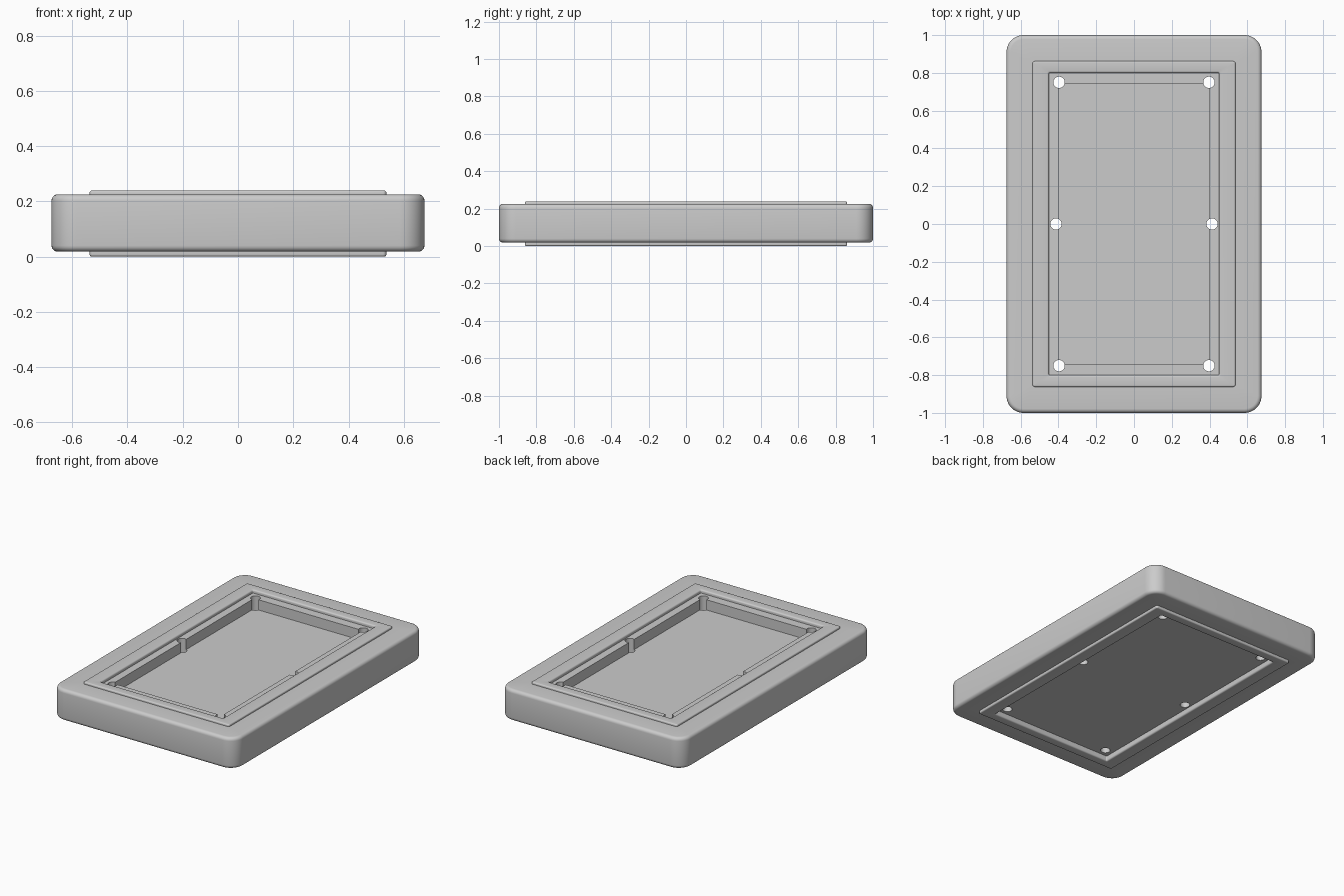
import bpy, bmesh
from math import sin, cos, pi

if "Cube" in bpy.data.objects:
    bpy.data.objects.remove(bpy.data.objects["Cube"])


def rounded_rect(hx, hy, r, z, n=10):
    """Rounded rectangle loop, counter-clockwise, n+1 points per corner."""
    pts = []
    for k, (sx, sy) in enumerate([(1, 1), (-1, 1), (-1, -1), (1, -1)]):
        for i in range(n + 1):
            a = (k + i / n) * pi / 2
            pts.append((sx * (hx - r) + r * cos(a), sy * (hy - r) + r * sin(a), z))
    return pts


def make_object(name, bm):
    bmesh.ops.recalc_face_normals(bm, faces=bm.faces)
    me = bpy.data.meshes.new(name)
    bm.to_mesh(me)
    bm.free()
    ob = bpy.data.objects.new(name, me)
    bpy.context.collection.objects.link(ob)
    return ob


def arc(hx, hy, r, z, b, a0, a1, n=5):
    """Rounded edge of size b: loops swept from angle a0 to a1 (degrees)."""
    out = []
    for i in range(n + 1):
        a = (a0 + (a1 - a0) * i / n) * pi / 180
        d = b * (1 - cos(a))
        out.append((hx - d, hy - d, max(r - d, 0.004), z + b * sin(a)))
    return out


def opening(hx, hy, z, b, a0, a1, n=4):
    """Rounded inner lip, curving outwards away from the opening."""
    out = []
    for i in range(n + 1):
        a = (a0 + (a1 - a0) * i / n) * pi / 180
        d = b * (1 - cos(a))
        out.append((hx + d, hy + d, 0.006 + d, z + b * sin(a)))
    return out


# Section of the table, from the underside panel round the rim to the bed
loops = [(0.45, 0.80, 0.006, 0.035)]
loops += opening(0.45, 0.80, 0.01, 0.01, 0, -90)        # lower frame lip
loops += arc(0.537, 0.862, 0.012, 0.008, 0.008, -90, 0)  # lower frame edge
loops += [(0.537, 0.862, 0.012, 0.018)]
loops += arc(0.675, 1.0, 0.09, 0.04, 0.022, -90, 0)      # body lower edge
loops += arc(0.675, 1.0, 0.09, 0.203, 0.022, 0, 90)      # body upper edge
loops += [(0.537, 0.862, 0.012, 0.225)]
loops += arc(0.537, 0.862, 0.012, 0.231, 0.008, 0, 90)   # upper frame edge
loops += opening(0.45, 0.80, 0.229, 0.01, 90, 0)         # upper frame lip
loops += [(0.45, 0.80, 0.006, 0.218),                    # cushion top
          (0.40, 0.74, 0.006, 0.218),
          (0.40, 0.74, 0.006, 0.15)]                     # playing bed

bm = bmesh.new()
rings = [[bm.verts.new(p) for p in rounded_rect(*l)] for l in loops]
for a, b in zip(rings, rings[1:]):
    for i in range(len(a)):
        j = (i + 1) % len(a)
        bm.faces.new((a[i], a[j], b[j], b[i]))
bm.faces.new(rings[0])
bm.faces.new(rings[-1])
table = make_object("table_top", bm)

# Pocket holes: four corners and two sides, cut right through
bm = bmesh.new()
for sx in (-1, 1):
    for x, y in [(0.397, -0.75), (0.413, 0), (0.397, 0.75)]:
        res = bmesh.ops.create_cone(bm, cap_ends=True, segments=32,
                                    radius1=0.03, radius2=0.03, depth=0.6)
        bmesh.ops.translate(bm, verts=res["verts"], vec=(sx * x, y, 0.12))
cutter = make_object("pocket_cutter", bm)
cutter.hide_render = True

mod = table.modifiers.new("pockets", "BOOLEAN")
mod.operation = "DIFFERENCE"
mod.solver = "EXACT"
mod.object = cutter
bpy.context.view_layer.objects.active = table
table.select_set(True)
cutter.select_set(False)
bpy.ops.object.modifier_apply(modifier=mod.name)
bpy.data.objects.remove(cutter)
bpy.ops.object.shade_smooth_by_angle(angle=0.6)
